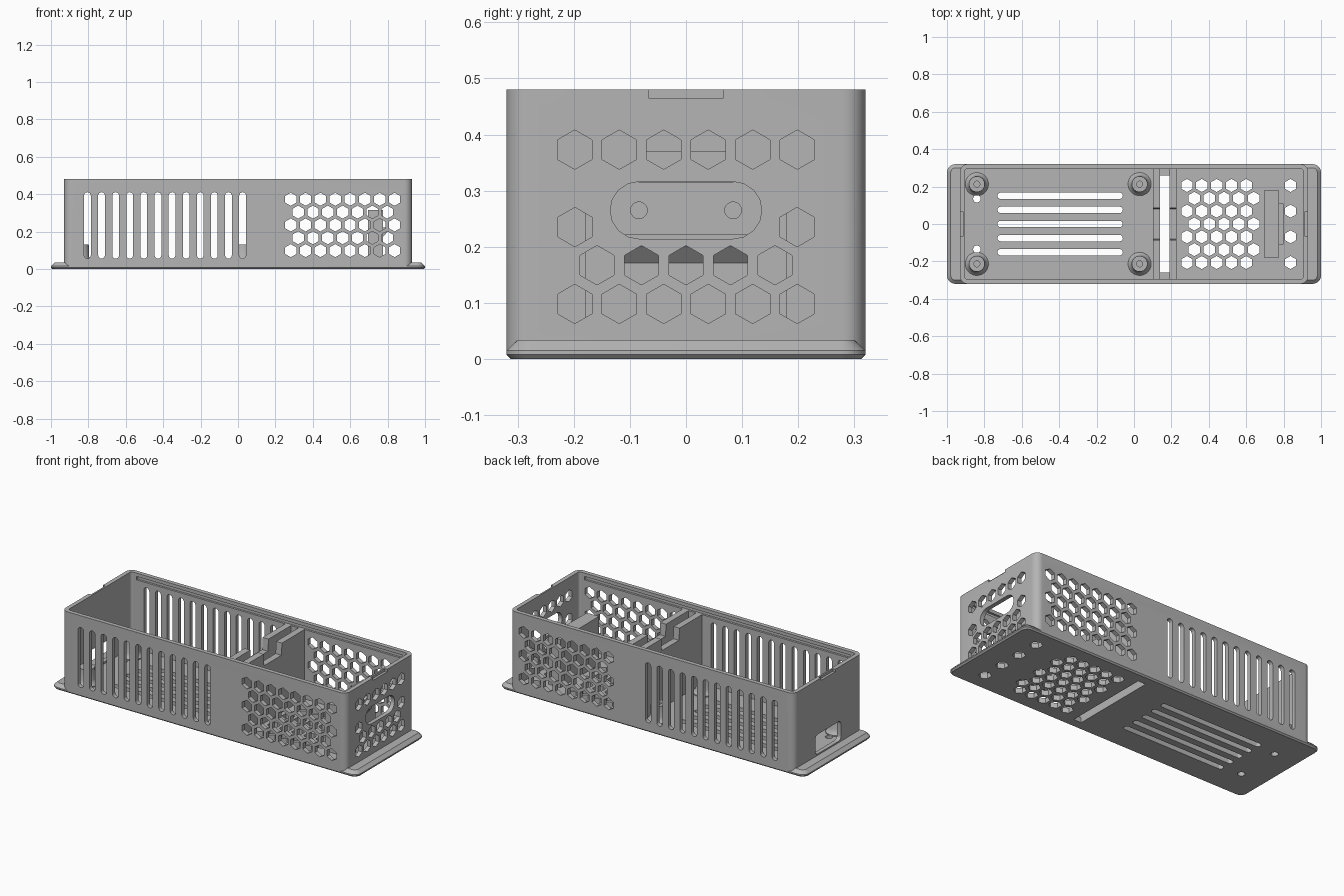
import bpy, bmesh, math
from mathutils import Matrix, Vector

cube = bpy.data.objects.get("Cube")
if cube:
    bpy.data.objects.remove(cube, do_unlink=True)

grey = bpy.data.materials.new("plain grey plastic")
grey.use_nodes = True
COLOUR = (0.46, 0.46, 0.46, 1)
grey.diffuse_color = COLOUR
grey.node_tree.nodes["Principled BSDF"].inputs["Base Color"].default_value = COLOUR

# Axes for extrusions: each maps (u, v, depth) to the world
ALONG_Z = Matrix.Identity(4)
ALONG_Y = Matrix(((1, 0, 0, 0), (0, 0, 1, 0), (0, 1, 0, 0), (0, 0, 0, 1)))
ALONG_X = Matrix(((0, 0, 1, 0), (1, 0, 0, 0), (0, 1, 0, 0), (0, 0, 0, 1)))


def rounded(hx, hy, r, cx=0, cy=0, seg=8):
    """Outline of a rectangle with round corners."""
    pts = []
    for k, (sx, sy) in enumerate([(1, 1), (-1, 1), (-1, -1), (1, -1)]):
        for i in range(seg + 1):
            a = math.pi / 2 * (k + i / seg)
            pts.append((cx + sx * (hx - r) + r * math.cos(a),
                        cy + sy * (hy - r) + r * math.sin(a)))
    return pts


def polygon(r, n, cx, cy):
    """Regular outline with a point at the top."""
    return [(cx + r * math.sin(2 * math.pi * i / n), cy + r * math.cos(2 * math.pi * i / n))
            for i in range(n)]


def stadium(length, width, cx, cy, upright=False):
    """Outline of a slot with half-round ends."""
    pts = []
    for i in range(18):
        a = math.pi * (i if i < 9 else i - 1) / 8 - math.pi / 2
        if i >= 9:
            a = math.pi / 2 + math.pi * (i - 9) / 8
        side = 1 if i < 9 else -1
        u = side * (length - width) / 2 + width / 2 * math.cos(a)
        v = width / 2 * math.sin(a)
        pts.append((cx + v, cy + u) if upright else (cx + u, cy + v))
    return pts


def loft(bm, rings, axes=ALONG_Z):
    """Closed solid through (outline, depth) rings of equal length."""
    loops = [[bm.verts.new(axes @ Vector((u, v, d))) for u, v in o] for o, d in rings]
    faces = [bm.faces.new(loops[0]), bm.faces.new(loops[-1])]
    n = len(loops[0])
    for a, b in zip(loops, loops[1:]):
        faces += [bm.faces.new((a[i], a[(i + 1) % n], b[(i + 1) % n], b[i])) for i in range(n)]
    bmesh.ops.recalc_face_normals(bm, faces=faces)


def prism(bm, outline, d0, d1, axes=ALONG_Z):
    loft(bm, [(outline, d0), (outline, d1)], axes)


def box(bm, x0, x1, y0, y1, z0, z1):
    prism(bm, [(x0, y0), (x1, y0), (x1, y1), (x0, y1)], z0, z1)


def make(name, bm):
    mesh = bpy.data.meshes.new(name)
    bm.to_mesh(mesh)
    bm.free()
    obj = bpy.data.objects.new(name, mesh)
    bpy.context.collection.objects.link(obj)
    mesh.materials.append(grey)
    return obj


def combine(target, other, operation):
    """Apply a boolean and discard the second solid."""
    mod = target.modifiers.new("cut", "BOOLEAN")
    mod.object, mod.operation, mod.solver = other, operation, "EXACT"
    bpy.context.view_layer.objects.active = target
    bpy.ops.object.modifier_apply(modifier=mod.name)
    bpy.data.objects.remove(other, do_unlink=True)


def smooth(obj):
    bpy.ops.object.select_all(action="DESELECT")
    obj.select_set(True)
    bpy.context.view_layer.objects.active = obj
    bpy.ops.object.shade_smooth_by_angle(angle=math.radians(25))


PITCH, ROW, HEX = 0.0793, 0.0687, 0.035
FLOOR, TOP = 0.03, 0.48

# Base plate with chamfered rim, joined to the upright shell
bm = bmesh.new()
loft(bm, [(rounded(1 - i, 0.32 - i, 0.045 - i), z)
          for i, z in [(0.008, 0), (0, 0.008), (0, 0.015), (0.02, 0.034)]])
case = make("case", bm)
bm = bmesh.new()
prism(bm, rounded(0.93, 0.32, 0.04), 0.015, TOP)
combine(case, make("shell", bm), "UNION")

# Hollow interior
bm = bmesh.new()
prism(bm, rounded(0.905, 0.295, 0.015), FLOOR, TOP + 0.1)
combine(case, make("cavity", bm), "DIFFERENCE")

# All openings, gathered into one cutter
bm = bmesh.new()
for side in (-1, 1):
    d0, d1 = sorted((side * 0.285, side * 0.35))
    for i in range(12):
        prism(bm, stadium(0.355, 0.036, -0.805 + 0.0754 * i, 0.233, True), d0, d1, ALONG_Y)
    for r in range(5):
        for c in range(8 - r % 2):
            x = 0.282 + PITCH * (c + r % 2 / 2)
            prism(bm, polygon(HEX, 6, x, 0.098 + ROW * r), d0, d1, ALONG_Y)
    # lid groove inside the long wall, finger recess outside the end
    y0, y1 = sorted((side * 0.28, side * 0.307))
    box(bm, -0.87, 0.87, y0, y1, 0.44, 0.46)
    x0, x1 = sorted((side * 0.915, side * 0.95))
    box(bm, x0, x1, -0.067, 0.067, 0.465, 0.5)
    # round holes in the floor
    prism(bm, polygon(0.02, 20, -0.84, side * 0.135), -0.05, 0.05)

# End wall honeycomb around the socket window
for z, spots in [(0.098, 6), (0.167, 5), (0.373, 6)]:
    for c in range(spots):
        prism(bm, polygon(HEX, 6, (c - (spots - 1) / 2) * PITCH, z), 0.89, 0.95, ALONG_X)
for y in (-0.198, 0.198):
    prism(bm, polygon(HEX, 6, y, 0.235), 0.89, 0.95, ALONG_X)
prism(bm, stadium(0.27, 0.102, 0, 0.265), 0.89, 0.95, ALONG_X)

# Cable port in the opposite end
prism(bm, rounded(0.12, 0.058, 0.025, 0, 0.1), -0.95, -0.89, ALONG_X)

# Floor slots, honeycomb and divider gap
for i in range(-2, 3):
    prism(bm, stadium(0.67, 0.034, -0.395, i * 0.0755), -0.05, 0.05)
for r in range(7):
    for c in range(5):
        x = 0.283 + PITCH * (c + r % 2 / 2)
        prism(bm, polygon(HEX, 6, x, (r - 3) * ROW), -0.05, 0.05)
    if r % 2 == 0:
        prism(bm, polygon(HEX, 6, 0.837, (r - 3) * ROW), -0.05, 0.05)
box(bm, 0.14, 0.19, -0.26, 0.26, -0.05, 0.05)
combine(case, make("openings", bm), "DIFFERENCE")
smooth(case)

# Twin divider walls with a cable notch
for name, x in (("left_divider", 0.19), ("right_divider", 0.102)):
    bm = bmesh.new()
    half = [(0.298, 0.025), (0.298, 0.44), (0.085, 0.44), (0.08, 0.37)]
    outline = half + [(-y, z) for y, z in reversed(half)]
    prism(bm, outline, x, x + 0.038, ALONG_X)
    make(name, bm)

# Hollow standoffs with a flared foot
for i, x in enumerate((-0.84, 0.03)):
    for j, y in enumerate((-0.213, 0.213)):
        bm = bmesh.new()
        rings = [(0.062, 0.025), (0.062, 0.036), (0.052, 0.046), (0.044, 0.065),
                 (0.042, 0.13), (0.016, 0.13), (0.016, 0.05)]
        loft(bm, [(polygon(r, 28, x, y), z) for r, z in rings])
        smooth(make("standoff_%d" % (2 * i + j + 1), bm))

# Socket mount block with a ledge and two screw holes
bm = bmesh.new()
box(bm, 0.695, 0.775, -0.18, 0.18, 0.025, 0.315)
mount = make("socket_mount", bm)
bm = bmesh.new()
for y in (-0.084, 0.084):
    prism(bm, polygon(0.015, 16, y, 0.265), 0.72, 0.8, ALONG_X)
combine(mount, make("screw_holes", bm), "DIFFERENCE")
bm = bmesh.new()
prism(bm, [(0.77, 0.165), (0.8, 0.2), (0.8, 0.222), (0.77, 0.222)], -0.11, 0.11, ALONG_Y)
make("socket_ledge", bm)
smooth(mount)
